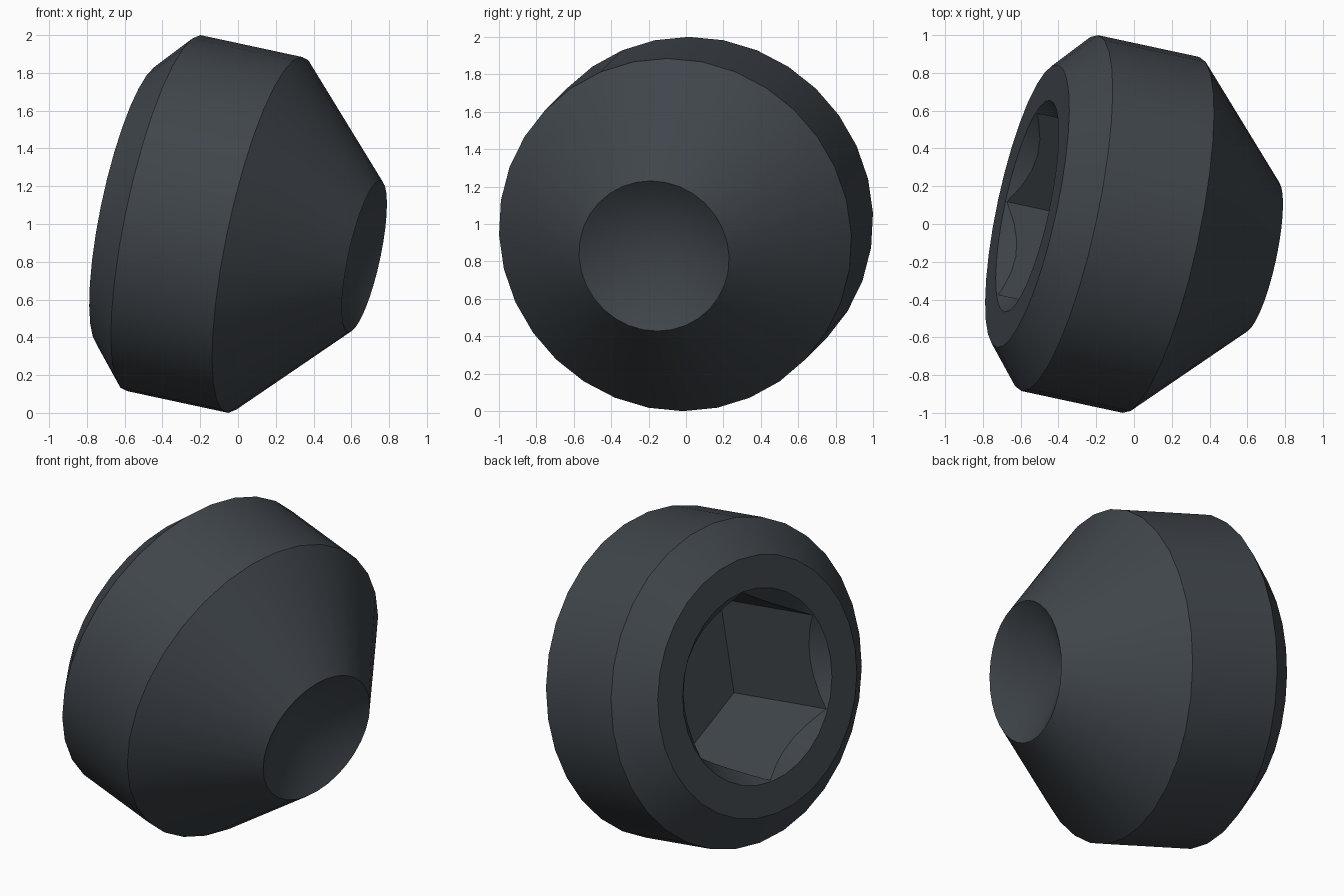
import bpy, bmesh, math
from mathutils import Vector, Matrix

if "Cube" in bpy.data.objects:
    bpy.data.objects.remove(bpy.data.objects["Cube"])


def lathe(name, profile, sides):
    """Revolve (radius, height) points around local z; radius 0 makes a pole."""
    bm = bmesh.new()
    rings = []
    for r, h in profile:
        if r == 0:
            rings.append([bm.verts.new((0, 0, h))] * sides)
        else:
            rings.append([bm.verts.new((r * math.cos(2 * math.pi * i / sides),
                                        r * math.sin(2 * math.pi * i / sides), h))
                          for i in range(sides)])
    for a, b in zip(rings, rings[1:]):
        for i in range(sides):
            j = (i + 1) % sides
            corners = list(dict.fromkeys((a[i], a[j], b[j], b[i])))
            bm.faces.new(corners)
    bmesh.ops.recalc_face_normals(bm, faces=bm.faces)
    mesh = bpy.data.meshes.new(name)
    bm.to_mesh(mesh)
    bm.free()
    obj = bpy.data.objects.new(name, mesh)
    bpy.context.collection.objects.link(obj)
    return obj


# Dark steel
steel = bpy.data.materials.new("dark steel")
steel.diffuse_color = (0.05, 0.06, 0.07, 1)
steel.use_nodes = True
steel.node_tree.nodes["Principled BSDF"].inputs["Base Color"].default_value = steel.diffuse_color

# Screw body: countersunk socket mouth, chamfer, barrel, cone, hollow tip
screw = lathe("set_screw", [
    (0, -0.345), (0.46, -0.345), (0.573, -0.46), (0.765, -0.46),
    (0.963, -0.28), (0.963, 0.28), (0.41, 0.83), (0, 0.585)], 32)
screw.data.materials.append(steel)

# Hexagonal socket
hexagon = lathe("socket_cutter", [(0, -0.8), (0.566, -0.8), (0.566, 0.34), (0, 0.34)], 6)
hexagon.data.materials.append(steel)
hexagon.hide_render = True
cut = screw.modifiers.new("socket", "BOOLEAN")
cut.operation = "DIFFERENCE"
cut.solver = "EXACT"
cut.object = hexagon
bpy.context.view_layer.objects.active = screw
screw.select_set(True)
bpy.ops.object.modifier_apply(modifier=cut.name)
bpy.data.objects.remove(hexagon)
bpy.ops.object.shade_smooth_by_angle(angle=math.radians(30))

# Lean the screw so its tip points right, slightly forward and down
axis = Vector((0.957, -0.206, -0.206)).normalized()
up = (Vector((0, 0, 1)) - axis * axis.z).normalized()
side = axis.cross(up)
turn = Matrix((up, side, axis)).transposed().to_4x4()
screw.data.transform(Matrix.Translation((-0.125, 0, 1)) @ turn)
